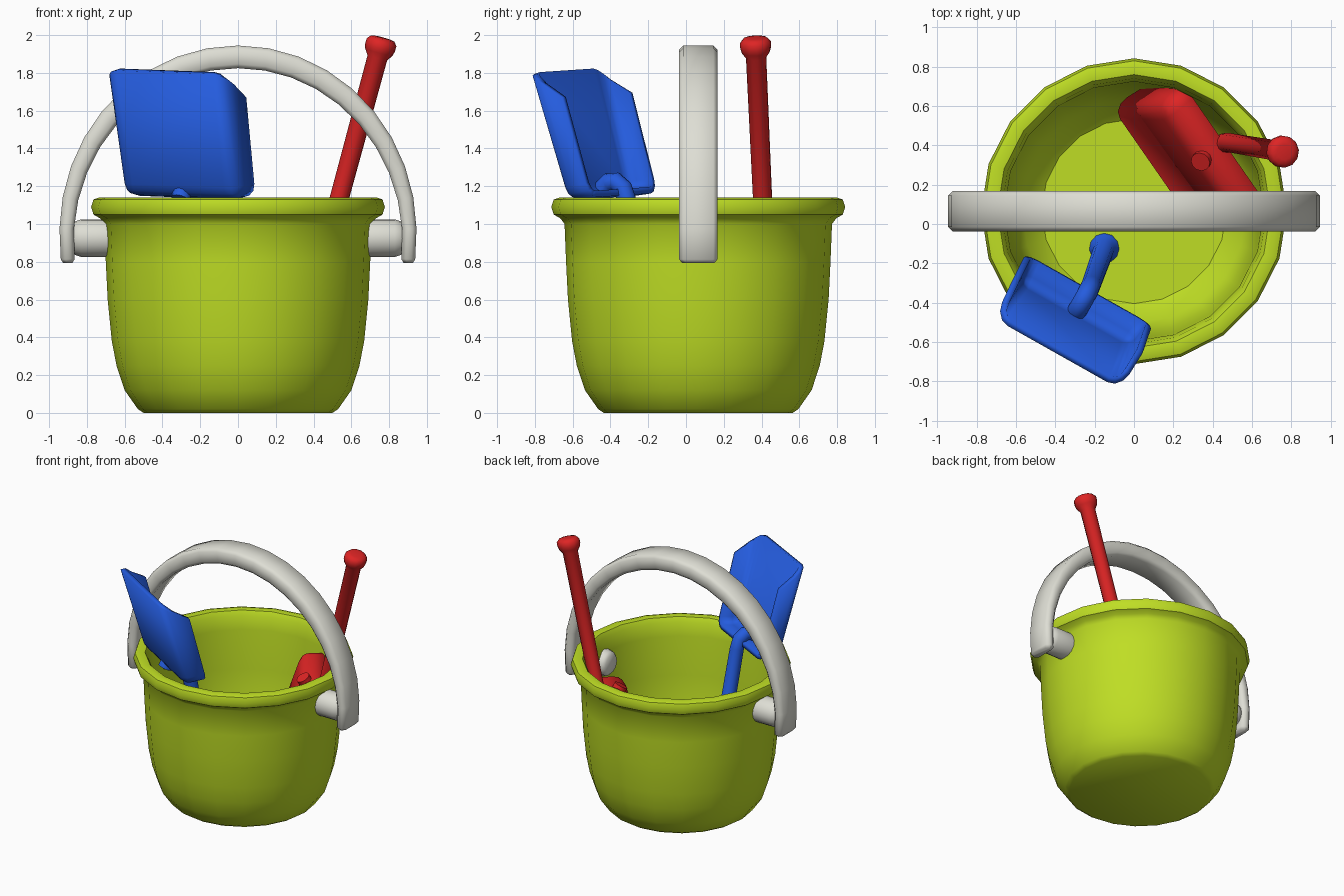
import bpy, bmesh, math
from mathutils import Vector, Matrix

if "Cube" in bpy.data.objects:
    bpy.data.objects.remove(bpy.data.objects["Cube"])

CY = 0.065  # y centre of the bucket


def material(name, rgb):
    m = bpy.data.materials.new(name)
    m.diffuse_color = (*rgb, 1)
    m.use_nodes = True
    m.node_tree.nodes["Principled BSDF"].inputs["Base Color"].default_value = m.diffuse_color
    return m


lime = material("lime", (0.52, 0.73, 0.018))
grey = material("light grey", (0.73, 0.73, 0.66))
blue = material("blue", (0.018, 0.107, 0.73))
red = material("red", (0.73, 0.018, 0.018))


def finish(name, bm, mat, matrix=Matrix(), angle=40, recalc=True):
    if recalc:
        bmesh.ops.recalc_face_normals(bm, faces=bm.faces[:])
    me = bpy.data.meshes.new(name)
    bm.to_mesh(me)
    bm.free()
    me.materials.append(mat)
    ob = bpy.data.objects.new(name, me)
    bpy.context.collection.objects.link(ob)
    ob.matrix_world = matrix
    bpy.ops.object.select_all(action='DESELECT')
    ob.select_set(True)
    bpy.context.view_layer.objects.active = ob
    bpy.ops.object.shade_smooth_by_angle(angle=math.radians(angle))
    return ob


def skin(rings):
    """Join equal rings of points into a capped tube."""
    bm = bmesh.new()
    vs = [[bm.verts.new(p) for p in r] for r in rings]
    n = len(vs[0])
    for a, b in zip(vs, vs[1:]):
        for i in range(n):
            j = (i + 1) % n
            bm.faces.new((a[i], a[j], b[j], b[i]))
    bm.faces.new(vs[0][::-1])
    bm.faces.new(vs[-1])
    return bm


def lathe(profile, sides):
    return skin([[(r * math.cos(2 * math.pi * i / sides),
                   r * math.sin(2 * math.pi * i / sides), z)
                  for i in range(sides)] for r, z in profile])


def sweep(path, side, sections):
    """Sweep sections of (side, normal) offsets along a planar path."""
    path = [Vector(p) for p in path]
    side = Vector(side)
    rings = []
    for i, p in enumerate(path):
        t = (path[min(i + 1, len(path) - 1)] - path[max(i - 1, 0)]).normalized()
        nrm = side.cross(t)
        rings.append([p + side * a + nrm * b for a, b in sections[i]])
    return skin(rings)


# Bucket: outer wall, rolled rim, inner wall and floor
finish("bucket", lathe([
    (0.5, 0), (0.53, 0.02), (0.6, 0.12), (0.643, 0.25), (0.668, 0.38),
    (0.69, 0.6), (0.7, 0.8), (0.708, 1.0), (0.73, 1.03), (0.765, 1.05),
    (0.778, 1.09), (0.765, 1.13), (0.735, 1.14), (0.695, 1.135),
    (0.675, 1.1), (0.66, 1.0), (0.65, 0.7), (0.62, 0.36), (0.57, 0.22),
    (0.47, 0.13)], 20), lime, Matrix.Translation((0, CY, 0)))

# Carrying handle: flat arch, thinner at the ends
path, sections = [], []
N = 20
for i in range(-1, N + 2):
    k = min(max(i, 0), N)
    a = math.radians(-7 + 194 * k / N)
    end = i != k
    z = 0.93 + 0.955 * math.sin(a)
    path.append((0.908 * math.cos(a), CY, z - (0.02 if end else 0)))
    h = 0.037 + 0.023 * max(0, math.sin(a))
    w, c = 0.102, 0.022
    if end:
        h, w = h * 0.65, 0.085
    sections.append([(-w, -h + c), (-w + c, -h), (w - c, -h), (w, -h + c),
                     (w, h - c), (w - c, h), (-w + c, h), (-w, h - c)])
finish("carry_handle", sweep(path, (0, 1, 0), sections), grey, angle=50)

# Pivot pegs through the bucket wall
for s, label in ((1, "right"), (-1, "left")):
    m = (Matrix.Translation((0, CY, 0.925))
         @ Matrix.Rotation(s * math.pi / 2, 4, 'Y'))
    finish("pivot_peg_" + label, lathe([
        (0.07, 0.6), (0.09, 0.62), (0.1, 0.66), (0.1, 0.83),
        (0.09, 0.86), (0.07, 0.885)], 16), grey, m, 50)


def shovel(name, mat, base, up, out):
    """Local x is width, y the open side of the scoop, z towards the tip."""
    Z = Vector(up).normalized()
    Y = Vector(out)
    Y = (Y - Z * Y.dot(Z)).normalized()
    X = Y.cross(Z)
    m = Matrix.Translation(base) @ Matrix((X, Y, Z)).transposed().to_4x4()

    # Scoop: open tray with slanted side walls and rounded corners
    bm = bmesh.new()
    A, B, C, D, E, F, G, H = [bm.verts.new(p) for p in (
        (-0.35, 0, 0), (0.35, 0, 0), (0.367, -0.07, 0.7), (-0.367, -0.07, 0.7),
        (0.37, 0.165, -0.01), (0.38, 0.12, 0.54),
        (-0.38, 0.12, 0.54), (-0.37, 0.165, -0.01))]
    for f in ((A, B, C, D), (B, E, F, C), (A, D, G, H), (A, H, E, B)):
        bm.faces.new(f)
    folds = [e for e in bm.edges if len(e.link_faces) == 2]
    bmesh.ops.bevel(bm, geom=folds, offset=0.075, segments=3, profile=0.5,
                    affect='EDGES')
    ob = finish(name + "_scoop", bm, mat, m, 45, recalc=False)
    mod = ob.modifiers.new("thickness", 'SOLIDIFY')
    mod.thickness = 0.035
    mod.offset = -1

    # Handle: hooks over the end wall, then a straight shaft with a knob
    pts = [(0.01, 0.0, 0.05), (0.05, 0.05, 0.05), (0.09, 0.075, 0.05),
           (0.135, 0.07, 0.05), (0.17, 0.03, 0.05), (0.18, -0.04, 0.05),
           (0.18, -1.02, 0.054), (0.18, -1.05, 0.075), (0.18, -1.075, 0.082),
           (0.18, -1.105, 0.082), (0.18, -1.125, 0.065), (0.18, -1.13, 0.04)]
    rings = [[(r * math.cos(k * math.pi / 6), r * math.sin(k * math.pi / 6))
              for k in range(12)] for _, _, r in pts]
    finish(name + "_handle", sweep([(0, y, z) for y, z, _ in pts],
                                   (1, 0, 0), rings), mat, m, 60)


# Blue shovel stands scoop up, red shovel stands scoop down
shovel("blue_shovel", blue, (-0.31, -0.474, 1.13),
       (-0.065, -0.18, 0.97), (0.49, 0.87, 0))
shovel("red_shovel", red, (0.33, 0.31, 0.93),
       (-0.261, 0.044, -0.964), (0.82, 0.57, 0))
